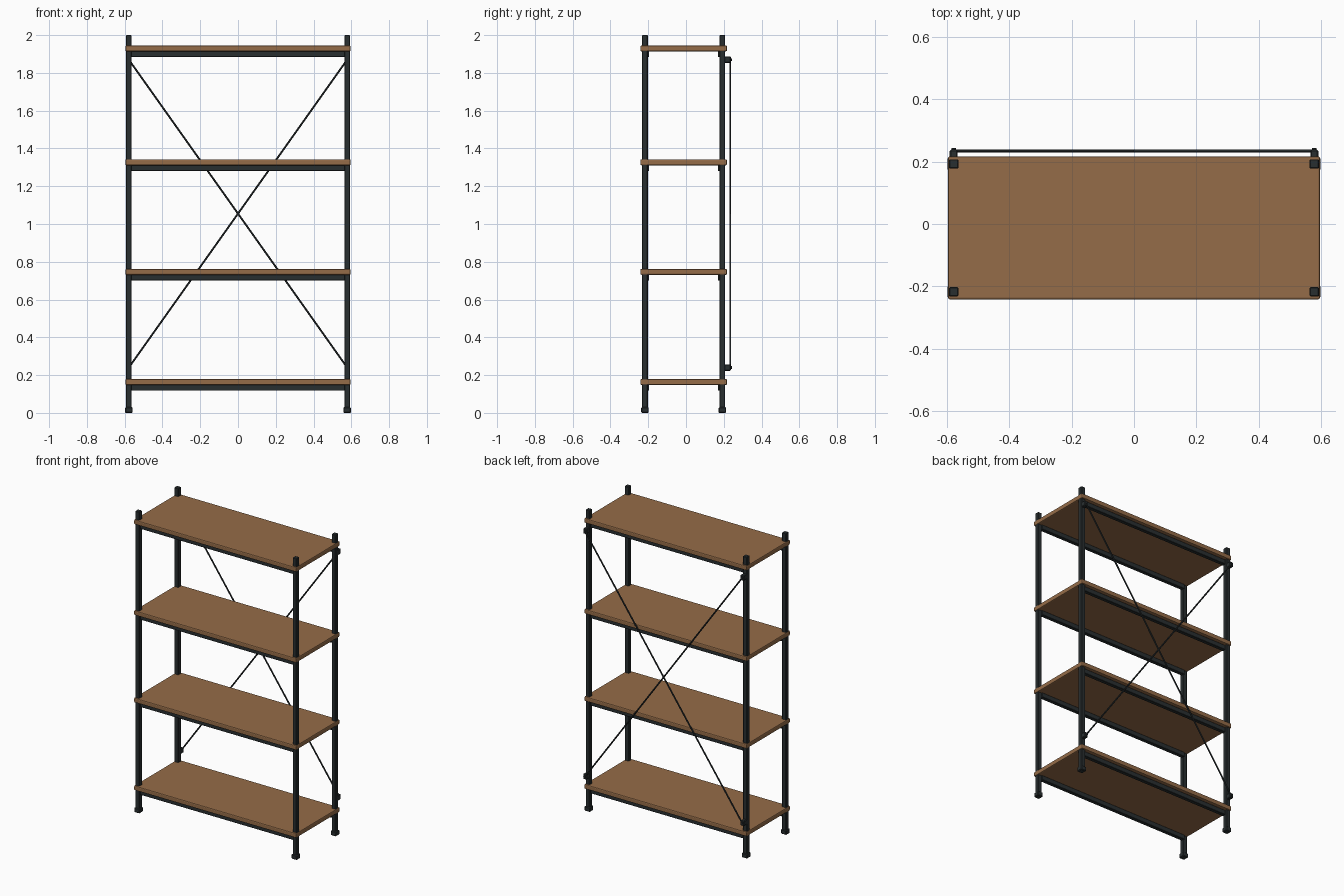
import bpy
from mathutils import Vector

if "Cube" in bpy.data.objects:
    bpy.data.objects.remove(bpy.data.objects["Cube"])

YC = -0.0125                 # centre of the shelf depth
PX, PY = 0.578, 0.205        # post offsets from the centre
SHELF_TOPS = (0.179, 0.762, 1.342, 1.945)


def material(name, color):
    m = bpy.data.materials.new(name)
    m.diffuse_color = color
    m.use_nodes = True
    m.node_tree.nodes["Principled BSDF"].inputs["Base Color"].default_value = m.diffuse_color
    return m


WOOD = material("wood", (0.30, 0.15, 0.065, 1))
STEEL = material("dark_steel", (0.022, 0.028, 0.030, 1))


def box(name, center, size, mat, bevel=0.0, segments=1):
    bpy.ops.mesh.primitive_cube_add(size=1, location=center)
    o = bpy.context.object
    o.name = name
    o.scale = size
    bpy.ops.object.transform_apply(location=False, rotation=False, scale=True)
    o.data.materials.append(mat)
    if bevel:
        b = o.modifiers.new("edge", 'BEVEL')
        b.width, b.segments = bevel, segments
    return o


def rod(name, a, b, radius, mat, sides=12):
    a, b = Vector(a), Vector(b)
    bpy.ops.mesh.primitive_cylinder_add(vertices=sides, radius=radius,
                                        depth=(b - a).length, location=(a + b) / 2)
    o = bpy.context.object
    o.name = name
    o.rotation_euler = (b - a).to_track_quat('Z', 'Y').to_euler()
    o.data.materials.append(mat)
    bpy.ops.object.shade_smooth_by_angle()
    return o


# posts and feet
for sx, xn in ((-1, "left"), (1, "right")):
    for sy, yn in ((-1, "front"), (1, "back")):
        x, y = sx * PX, YC + sy * PY
        box(f"{yn}_{xn}_post", (x, y, 1.005), (0.030, 0.030, 1.99), STEEL, 0.003)
        box(f"{yn}_{xn}_foot", (x, y, 0.015), (0.040, 0.040, 0.030), STEEL, 0.004)

# shelf boards with the rails under their long edges
for i, top in enumerate(SHELF_TOPS, 1):
    box(f"shelf_board_{i}", (0, YC, top - 0.0155), (1.192, 0.459, 0.031), WOOD, 0.006, 2)
    for sy, yn in ((-1, "front"), (1, "back")):
        box(f"{yn}_rail_{i}", (0, YC + sy * 0.195, top - 0.046),
            (2 * PX - 0.02, 0.025, 0.031), STEEL, 0.002)

# crossed back braces
BZ, BH, BY = 1.055, 0.815, 0.2345
for s, n in ((-1, "rising"), (1, "falling")):
    rod(f"{n}_brace", (-PX, BY, BZ + s * BH), (PX, BY, BZ - s * BH), 0.005, STEEL)

# brace brackets with bolt heads
for sx, xn in ((-1, "left"), (1, "right")):
    for sz, zn in ((-1, "lower"), (1, "upper")):
        x, z = sx * PX, BZ + sz * BH
        box(f"{zn}_{xn}_bracket", (x, 0.2175, z), (0.026, 0.041, 0.034), STEEL, 0.004)
        rod(f"{zn}_{xn}_bolt", (x, 0.235, z), (x, 0.243, z), 0.007, STEEL)
